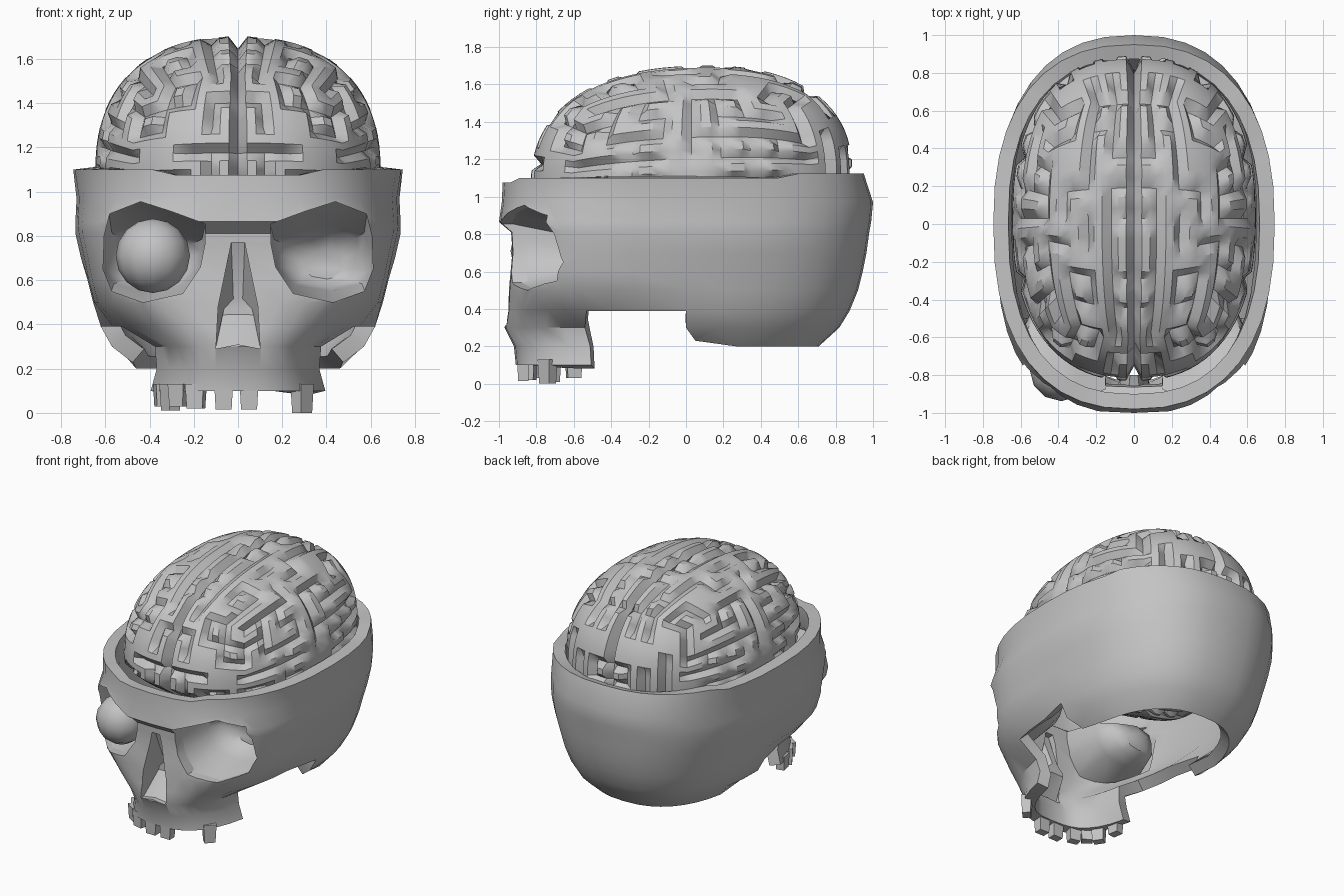
import bpy, bmesh, math, random
from mathutils import Vector

random.seed(7)
cube = bpy.data.objects.get("Cube")
if cube:
    bpy.data.objects.remove(cube)

grey = bpy.data.materials.new("bone grey")
grey.use_nodes = True
grey.diffuse_color = (0.55, 0.55, 0.55, 1)
grey.node_tree.nodes["Principled BSDF"].inputs["Base Color"].default_value = grey.diffuse_color


def activate(obj):
    bpy.ops.object.select_all(action='DESELECT')
    obj.select_set(True)
    bpy.context.view_layer.objects.active = obj


def finish(name, bm, angle=35, recalc=True):
    if recalc:
        bmesh.ops.recalc_face_normals(bm, faces=bm.faces)
    mesh = bpy.data.meshes.new(name)
    bm.to_mesh(mesh)
    bm.free()
    mesh.materials.append(grey)
    obj = bpy.data.objects.new(name, mesh)
    bpy.context.collection.objects.link(obj)
    activate(obj)
    if angle:
        bpy.ops.object.shade_smooth_by_angle(angle=math.radians(angle))
    return obj


def apply(obj, kind, **settings):
    activate(obj)
    mod = obj.modifiers.new(kind.lower(), kind)
    for key, value in settings.items():
        setattr(mod, key, value)
    bpy.ops.object.modifier_apply(modifier=mod.name)


def power(v, e):
    return math.copysign(abs(v) ** e, v)


# Skull rings: height, face half width, braincase half width, front y, back y, face squareness
RINGS = [(1.1, .745, .745, -.98, .95, 2.4), (.97, .725, .73, -.985, 1.0, 2.5),
         (.865, .73, .735, -1.0, .99, 2.8), (.81, .725, .735, -.935, .98, 3.1),
         (.7, .7, .71, -.93, .965, 3.2), (.6, .68, .68, -.94, .945, 3.2),
         (.5, .655, .655, -.95, .92, 3.0), (.39, .57, .62, -.955, .875, 2.7),
         (.3, .41, .57, -.97, .82, 2.7), (.2, .4, .48, -.92, .71, 2.7), (.1, .43, .45, -.91, .6, 2.7)]
ROUND = 2.4
COLS = 40


def front_y(x, z):
    """Depth of the face surface at x, z."""
    for a, b in zip(RINGS, RINGS[1:]):
        if b[0] <= z <= a[0]:
            f = (a[0] - z) / (a[0] - b[0])
            wide, deep, e = (a[i] + (b[i] - a[i]) * f for i in (1, 3, 5))
            return deep * max(0, 1 - abs(x / wide) ** e) ** (1 / e)


# Skull shell: front columns run down to the upper jaw, back ones to the skull base
bm = bmesh.new()
grid = []
for z, face_w, case_w, front, back, square in RINGS:
    row = []
    for c in range(COLS):
        t = 2 * math.pi * c / COLS
        s = math.sin(t)
        e = 2 / (square if s < -.1 else ROUND)
        x = power(math.cos(t), e) * (face_w if s < -.1 else case_w)
        y = power(s, e) * (back if s > 0 else -front)
        lift = 0
        if z > 1:
            lift = .025 if y > .6 else -.025 if y < -.93 else 0
        elif z < .25 and 0 <= s < .2:
            lift, y = .03, .05
        row.append(bm.verts.new((x, y, z + lift)))
    grid.append(row)
for r in range(len(RINGS) - 1):
    for c in range(COLS):
        d = (c + 1) % COLS
        mid = math.sin(2 * math.pi * (c + .5) / COLS)
        low = RINGS[r + 1][0]
        if low >= .39 or mid < -.5 or (mid > 0 and low > .15):
            bm.faces.new((grid[r][c], grid[r + 1][c], grid[r + 1][d], grid[r][d]))
bmesh.ops.delete(bm, geom=[v for v in bm.verts if not v.link_faces], context='VERTS')
skull = finish("skull", bm, 0, recalc=False)
apply(skull, 'SOLIDIFY', thickness=.08, offset=-1)


def loft(bm, rings):
    loops = [[bm.verts.new(p) for p in ring] for ring in rings]
    n = len(loops[0])
    for a, b in zip(loops, loops[1:]):
        for i in range(n):
            j = (i + 1) % n
            bm.faces.new((a[i], a[j], b[j], b[i]))
    return loops


def recess(name, outline, steps, side, cz):
    """Cut an opening through the face and line it with a closed bowl."""
    outline = [(x * side, z) for x, z in outline]
    cx = sum(p[0] for p in outline) / len(outline)
    bm = bmesh.new()
    loops = loft(bm, [[(x, y, z) for x, z in outline] for y in (-1.2, -.5)])
    for loop in loops:
        bm.faces.new(loop)
    cutter = finish(name + "_cutter", bm, 0)
    cutter.hide_render = True
    apply(skull, 'BOOLEAN', operation='DIFFERENCE', solver='EXACT', object=cutter)
    bpy.data.objects.remove(cutter)
    bm = bmesh.new()
    rings = [[(cx + (x - cx) * 1.02, front_y(x, z) + .03, cz + (z - cz) * 1.02) for x, z in outline]]
    for y, sx, sz in steps:
        rings.append([(cx + (x - cx) * sx, y, cz + (z - cz) * sz) for x, z in outline])
    bm.faces.new(loft(bm, rings)[-1])
    finish(name, bm, 40)


# Eye sockets and nose opening
SOCKET = [(.15, .855), (.3, .91), (.44, .955), (.58, .9), (.605, .8), (.61, .65), (.57, .55),
          (.43, .5), (.25, .54), (.17, .66), (.15, .76)]
for label, side in (("left", 1), ("right", -1)):
    recess(label + "_eye_socket", SOCKET, [(-.58, .95, .66), (-.48, .75, .55), (-.43, .4, .3)], side, .65)
NOSE = [(-.03, .77), (.03, .77), (.09, .48), (.1, .29), (0, .31), (-.1, .29), (-.09, .48)]
recess("nose_opening", NOSE, [(-.8, .7, .15)], 1, .47)
activate(skull)
bpy.ops.object.shade_smooth_by_angle(angle=math.radians(32))

# Eyeball in the right socket
bm = bmesh.new()
bmesh.ops.create_uvsphere(bm, u_segments=12, v_segments=8, radius=.168)
bmesh.ops.translate(bm, verts=bm.verts, vec=(-.385, -.77, .71))
finish("right_eyeball", bm, 60)

# Teeth around the upper jaw: x, y, turn, length
TEETH = [(-.19, -.835, -.25, .08), (-.065, -.87, 0, .085), (.05, -.87, 0, .085), (.29, -.74, .8, .1),
         (-.265, -.79, -.6, .07), (-.305, -.72, -1, .09), (-.345, -.6, -1.4, .07)]
for i, (x, y, turn, length) in enumerate(TEETH):
    bm = bmesh.new()
    bmesh.ops.create_cube(bm, size=1)
    for v in bm.verts:
        taper = .85 if v.co.z < 0 else 1
        v.co = Vector((v.co.x * .085 * taper, v.co.y * .065 * taper, v.co.z * (length + .03)))
    tooth = finish("tooth_%d" % (i + 1), bm, 0)
    tooth.location = (x, y, .115 - length / 2)
    tooth.rotation_euler.z = turn

# Brain: rounded block with a symmetric maze of grooves and a long fissure
CELLS, SUB = 8, 3
N = CELLS * SUB
CHANCE = (.3, .6, .45)
maze = {}


def has_groove(cell, axis):
    """Whether the lattice edge starting at this cell along the axis is a groove."""
    x, y, z = cell
    if axis == 0 and x >= CELLS // 2:
        x = CELLS - 1 - x
    elif axis:
        x = min(x, CELLS - x)
    key = (x, y, z, axis)
    if key not in maze:
        maze[key] = random.random() < CHANCE[axis]
    return maze[key]


def grooved(q):
    cell = [k // SUB for k in q]
    free = [i for i in range(3) if q[i] % SUB]
    if len(free) == 1:
        return has_groove(cell, free[0])
    if free:
        return False
    for axis in range(3):
        for step in (0, -1):
            start = list(cell)
            start[axis] += step
            on_surface = any(i != axis and start[i] in (0, CELLS) for i in range(3))
            if on_surface and 0 <= start[axis] < CELLS and has_groove(start, axis):
                return True
    return False


bm = bmesh.new()
bmesh.ops.create_cube(bm, size=2)
bmesh.ops.subdivide_edges(bm, edges=bm.edges[:], cuts=N - 1, use_grid_fill=True)
for v in bm.verts:
    q = [round((k + 1) / 2 * N) for k in v.co]
    sink = .945 if grooved(q) else 1
    if q[0] == N // 2:
        sink = .91
    p = Vector([math.tan(k * math.pi / 4) for k in v.co])
    p /= sum(abs(k) ** 2.35 for k in p) ** (1 / 2.35)
    top = .61 if p.z > 0 else .5
    tuck = 1 + .75 * p.z if p.z < 0 and p.y < 0 else 1
    v.co = (p.x * .645 * sink, .03 + p.y * .86 * sink * tuck, 1.09 + (p.z * top + p.y * .03) * sink)
finish("brain", bm, 35)
